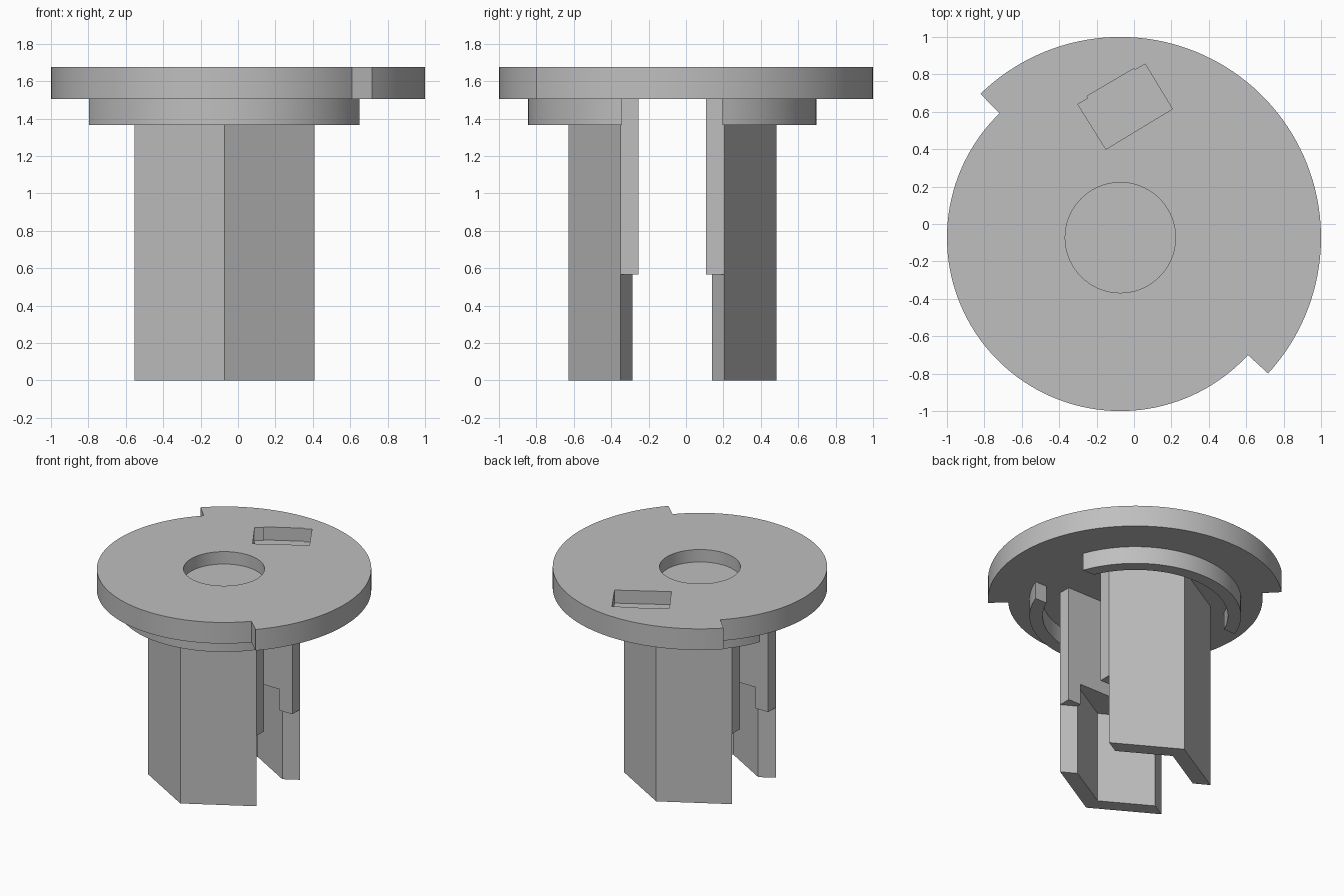
import bpy, bmesh
from math import sin, cos, asin, radians

cube = bpy.data.objects.get("Cube")
if cube:
    bpy.data.objects.remove(cube, do_unlink=True)

CX, CY = -0.073, -0.073          # shared axis of disc, rings and legs
UNDER, TOP = 1.505, 1.675        # disc underside and top

grey = bpy.data.materials.new("plain_grey")
grey.use_nodes = True
grey.diffuse_color = (0.52, 0.52, 0.52, 1)
grey.node_tree.nodes["Principled BSDF"].inputs["Base Color"].default_value = grey.diffuse_color


def arc(radius, start, end, steps):
    """Points on a circle, angles in degrees."""
    angles = [radians(start + (end - start) * i / steps) for i in range(steps + 1)]
    return [(radius * cos(a), radius * sin(a)) for a in angles]


def prism(name, outline, z0, z1):
    """Extrude a closed outline, given relative to the shared axis."""
    bm = bmesh.new()
    base = bm.faces.new([bm.verts.new((x + CX, y + CY, z0)) for x, y in outline])
    top = bmesh.ops.extrude_face_region(bm, geom=[base])["geom"]
    bmesh.ops.translate(bm, vec=(0, 0, z1 - z0),
                        verts=[v for v in top if isinstance(v, bmesh.types.BMVert)])
    bmesh.ops.recalc_face_normals(bm, faces=bm.faces)
    mesh = bpy.data.meshes.new(name)
    bm.to_mesh(mesh)
    bm.free()
    mesh.materials.append(grey)
    ob = bpy.data.objects.new(name, mesh)
    bpy.context.collection.objects.link(ob)
    return ob


def select(ob):
    bpy.ops.object.select_all(action='DESELECT')
    ob.select_set(True)
    bpy.context.view_layer.objects.active = ob


def cut(ob, cutter):
    mod = ob.modifiers.new("cut", 'BOOLEAN')
    mod.operation, mod.solver, mod.object = 'DIFFERENCE', 'EXACT', cutter
    cutter.hide_render = True
    select(ob)
    bpy.ops.object.modifier_apply(modifier=mod.name)
    bpy.data.objects.remove(cutter, do_unlink=True)


def smooth(ob):
    select(ob)
    bpy.ops.object.shade_smooth_by_angle(angle=radians(30))


# Disc of two half radii, with a step where they meet
a0, a1 = -42.6, 134.2
disc = prism("disc", arc(1.073, a0, a1, 72) + arc(0.927, a1, a0 + 360, 72), UNDER, TOP)

# Blind round recess and slanted key pocket
cut(disc, prism("recess_cutter", arc(0.295, 0, 355, 71), TOP - 0.1, TOP + 0.1))
pocket = [(-0.077, 0.473), (0.278, 0.688), (0.133, 0.928), (0.078, 0.897),
          (0.073, 0.904), (-0.178, 0.757), (-0.172, 0.745), (-0.227, 0.713)]
cut(disc, prism("pocket_cutter", pocket, TOP - 0.105, TOP + 0.1))
smooth(disc)

# Hexagonal legs, split by a slot and hollowed from below
OUT, IN, SLOT = 0.556, 0.426, 0.18
for side, s in (("front", -1), ("back", 1)):
    # Curved rib, its ends cut square
    end = 0.268
    outer, inner = 0.771, 0.675
    e0, e1 = (asin(end / r) * 180 / 3.14159265 for r in (outer, inner))
    rib = arc(outer, e0, 180 - e0, 48) + arc(inner, 180 - e1, e1, 48)
    smooth(prism(side + "_rib", [(x, s * y) for x, y in rib], 1.365, UNDER))

    hexagon = arc(OUT, 30, 150, 2)
    wide = hexagon[0][0]
    body = hexagon + [(-wide, SLOT), (wide, SLOT)]
    leg = prism(side + "_leg", [(x, s * y) for x, y in body], 0, UNDER)
    cut(leg, prism("hollow_cutter", arc(IN, 30, 330, 5), -0.1, 0.735))
    # Lower ends trimmed along the radial lines
    wedge = [(0, 0), (1, 0.57735), (1, -0.2), (-1, -0.2), (-1, 0.57735)]
    cut(leg, prism("wedge_cutter", [(x, s * y) for x, y in wedge], -0.1, 0.565))
